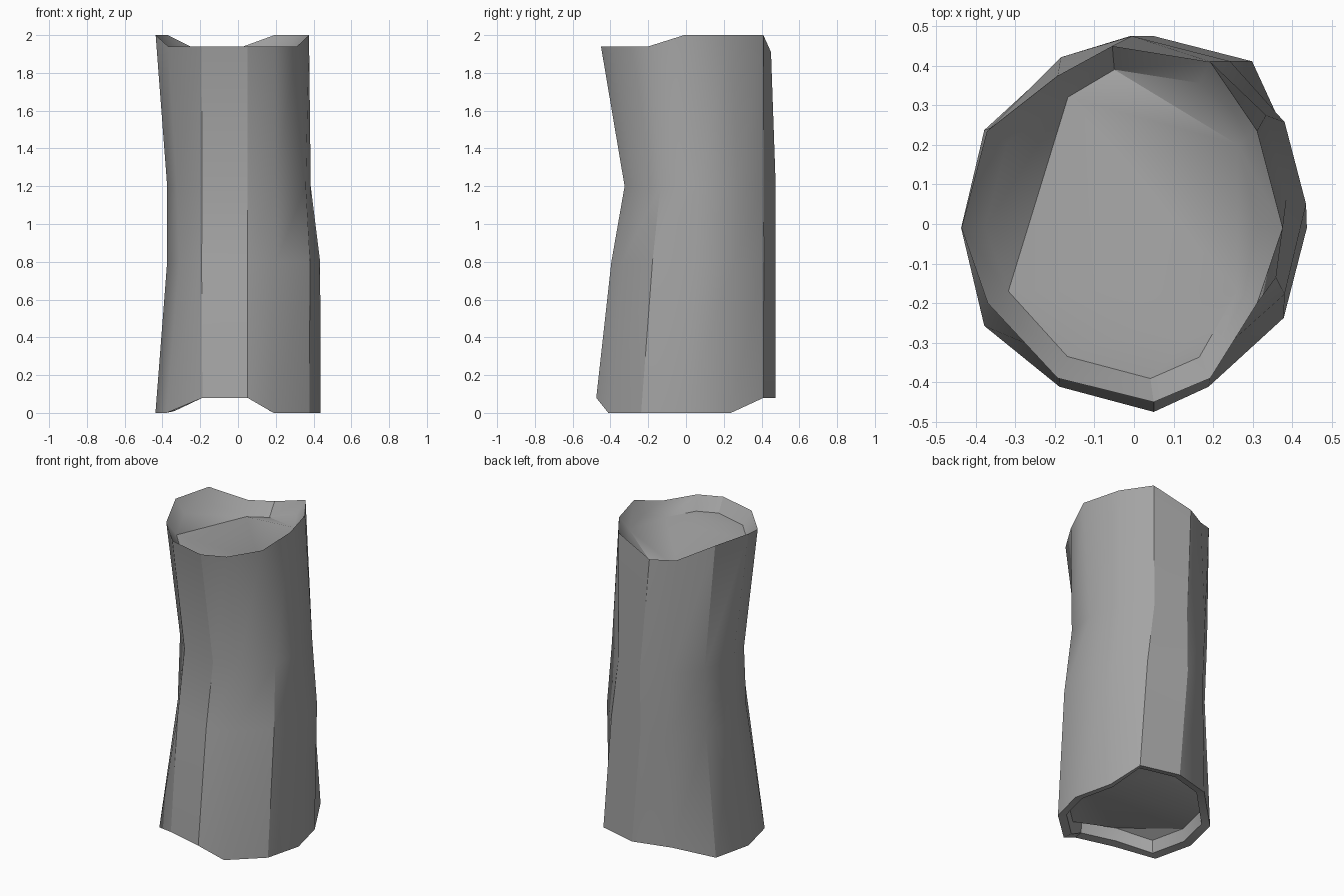
import bpy, bmesh, math
from mathutils import Vector

cube = bpy.data.objects.get("Cube")
if cube:
    bpy.data.objects.remove(cube, do_unlink=True)

SIDES = 12

# Plain grey surface
stone = bpy.data.materials.new("mid_grey")
stone.use_nodes = True
grey = (0.37, 0.37, 0.37, 1)
stone.diffuse_color = grey
stone.node_tree.nodes["Principled BSDF"].inputs["Base Color"].default_value = grey


def ring(cx, cy, rx, ry, z, heights, nudges):
    """Twelve-sided oval; heights and nudges override single columns."""
    points = []
    for k in range(SIDES):
        a = math.tau * k / SIDES
        dx, dy = nudges.get(k, (0, 0))
        points.append(Vector((cx + rx * math.cos(a) + dx,
                              cy + ry * math.sin(a) + dy,
                              heights.get(k, z))))
    return points


def inset(points, amount, dz):
    """Copy of a ring pulled toward its centre and moved in height."""
    centre = sum(points, Vector()) / len(points)
    result = []
    for p in points:
        out = Vector((p.x - centre.x, p.y - centre.y, 0))
        result.append(p - out.normalized() * amount + Vector((0, 0, dz)))
    return result


# Outer wall, from the notched foot to the chipped rim
foot = ring(0, 0, .437, .475, 0, {k: .08 for k in (2, 3, 4, 8, 9)},
            {0: (0, -.01), 2: (.08, 0), 3: (.05, 0), 4: (.03, 0), 6: (0, -.01),
             7: (0, -.02), 8: (.03, 0), 9: (.05, 0), 10: (-.03, 0)})
low = ring(.03, .04, .405, .435, .8, {},
           {0: (0, .01), 2: (.01, -.005), 3: (-.04, 0), 6: (0, .01),
            7: (.01, .01), 8: (-.02, 0), 9: (.02, 0), 10: (-.03, 0)})
high = ring(.005, .075, .38, .4, 1.2, {},
            {0: (0, -.015), 2: (-.005, -.01), 3: (-.01, 0), 6: (0, -.02),
             8: (-.005, 0), 9: (.045, 0), 11: (.025, -.01)})
chips = {k: 1.94 for k in range(7, SIDES)}
chips.update({3: 1.91, 4: 1.91})
rim = ring(-.03, 0, .406, .45, 2, chips,
           {0: (0, -.01), 1: (-.01, .01), 2: (.02, .02), 3: (-.025, 0),
            4: (.04, -.015), 5: (.01, .01), 6: (0, -.01), 7: (.012, .025),
            8: (.04, 0), 9: (.08, 0), 10: (.02, 0), 11: (-.01, .025)})

# Recesses at both ends
top_floor = inset(rim, .06, -.08)
lip = inset(foot, .05, .01)
bottom_floor = inset(foot, .06, .09)

bm = bmesh.new()
loops = [[bm.verts.new(p) for p in r]
         for r in (bottom_floor, lip, foot, low, high, rim, top_floor)]
for a, b in zip(loops, loops[1:]):
    for k in range(SIDES):
        n = (k + 1) % SIDES
        bm.faces.new((a[k], a[n], b[n], b[k]))
floors = [bm.faces.new(loops[0][::-1]), bm.faces.new(loops[-1])]
bmesh.ops.recalc_face_normals(bm, faces=bm.faces)
bmesh.ops.triangulate(bm, faces=floors)

mesh = bpy.data.meshes.new("hollow_column")
bm.to_mesh(mesh)
bm.free()
mesh.materials.append(stone)
column = bpy.data.objects.new("hollow_column", mesh)
bpy.context.collection.objects.link(column)

bpy.ops.object.select_all(action='DESELECT')
column.select_set(True)
bpy.context.view_layer.objects.active = column
bpy.ops.object.shade_smooth_by_angle(angle=math.radians(30))
